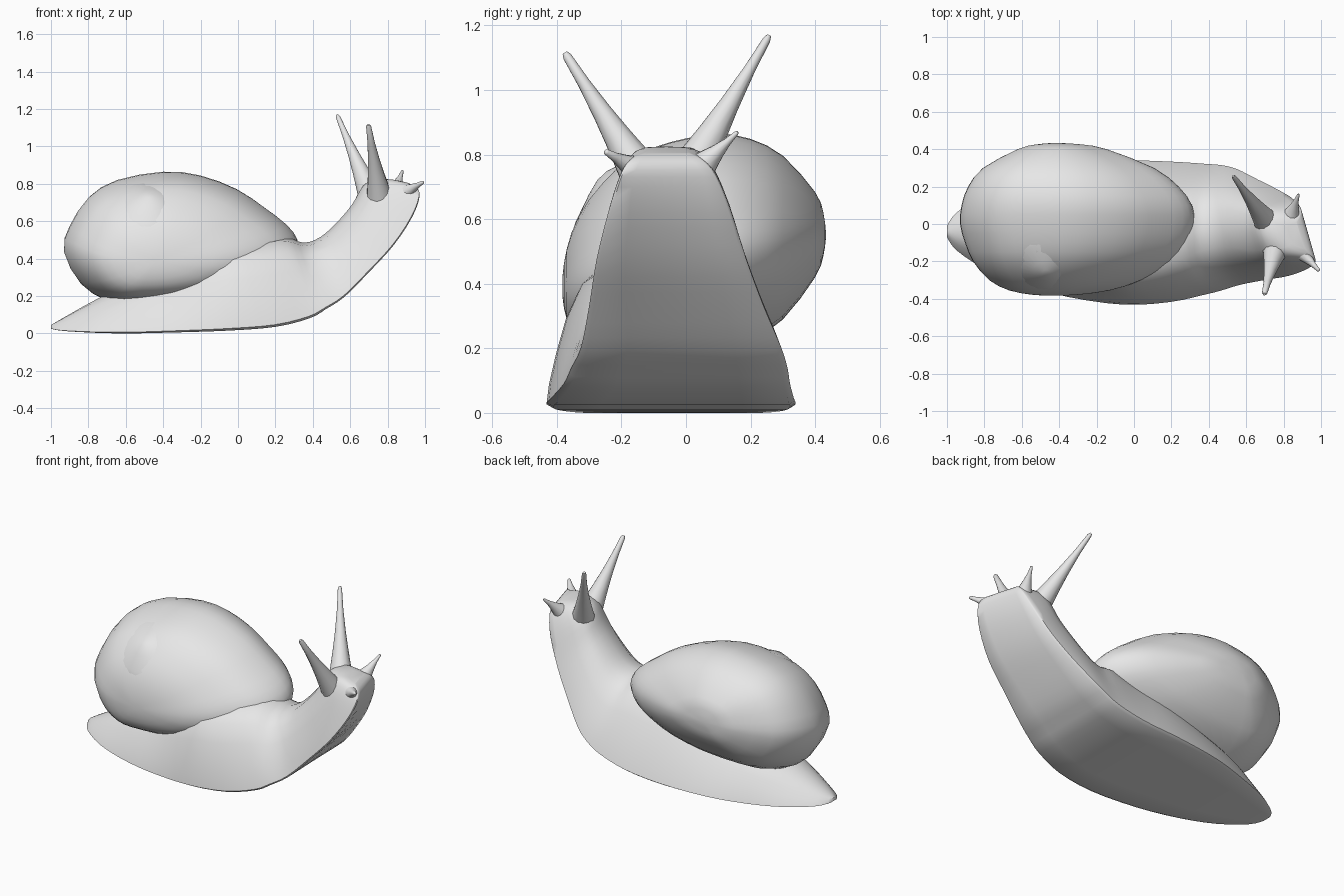
import bpy, bmesh, math
from mathutils import Vector

cube = bpy.data.objects.get("Cube")
if cube:
    bpy.data.objects.remove(cube, do_unlink=True)

grey = bpy.data.materials.new("pale grey")
grey.use_nodes = True
grey.diffuse_color = (0.8, 0.8, 0.8, 1)
grey.node_tree.nodes["Principled BSDF"].inputs["Base Color"].default_value = (0.8, 0.8, 0.8, 1)


def smooth_path(points, steps, closed=False):
    """Pass a smooth curve through tuples of any length."""
    pts = [Vector(p) for p in points]
    n = len(pts)
    out = []
    for i in range(n if closed else n - 1):
        if closed:
            a, b, c, d = (pts[(i + k) % n] for k in (-1, 0, 1, 2))
        else:
            a, b, c, d = (pts[min(max(i + k, 0), n - 1)] for k in (-1, 0, 1, 2))
        for s in range(steps):
            t = s / steps
            out.append(b + (c - a) * (t / 2) + (a * 2 - b * 5 + c * 4 - d) * (t * t / 2)
                       + (b * 3 - a - c * 3 + d) * (t ** 3 / 2))
    return out if closed else out + [pts[-1]]


def loft(name, rings, angle=60):
    """Skin closed rings of equal length and cap both ends."""
    bm = bmesh.new()
    rows = [[bm.verts.new(p) for p in ring] for ring in rings]
    n = len(rows[0])
    for r, q in zip(rows, rows[1:]):
        for i in range(n):
            j = (i + 1) % n
            bm.faces.new((r[i], r[j], q[j], q[i]))
    bm.faces.new(rows[0])
    bm.faces.new(rows[-1])
    bmesh.ops.recalc_face_normals(bm, faces=bm.faces)
    mesh = bpy.data.meshes.new(name)
    bm.to_mesh(mesh)
    bm.free()
    mesh.materials.append(grey)
    obj = bpy.data.objects.new(name, mesh)
    bpy.context.collection.objects.link(obj)
    bpy.ops.object.select_all(action="DESELECT")
    obj.select_set(True)
    bpy.context.view_layer.objects.active = obj
    bpy.ops.object.shade_smooth_by_angle(angle=math.radians(angle))


def taper(name, path, radii, sides=12):
    """Round tapering stalk along a path."""
    pts = [Vector(p) for p in path]
    turn = (pts[-1] - pts[0]).to_track_quat("Z", "Y")
    rings = []
    for p, r in zip(pts, radii):
        rings.append([p + turn @ Vector((r * math.cos(a), r * math.sin(a), 0))
                      for a in (math.tau * k / sides for k in range(sides))])
    loft(name, rings)


# Body: flat sole and domed back, rearing up into the head
# sole x, sole z, top x, top z, centre y, half width, crown roundness, lean, yaw
stations = [
    (-1.0, .025, -1.0, .045, -.04, .03, 1, 0, 0),
    (-.95, .015, -.94, .08, -.04, .10, 1, 0, 0),
    (-.8, .005, -.78, .17, -.04, .20, 1, 0, 0),
    (-.6, .0, -.6, .26, -.04, .28, .9, 0, 0),
    (-.35, .005, -.37, .35, -.04, .35, .9, .02, 0),
    (-.05, .015, -.12, .47, -.045, .385, .8, .06, 0),
    (.2, .035, .08, .5, -.04, .375, .8, .06, 0),
    (.38, .08, .25, .515, -.027, .35, .85, .04, 0),
    (.47, .13, .35, .485, -.02, .335, .9, .02, 0),
    (.56, .195, .44, .515, -.015, .31, .9, .01, .03),
    (.68, .325, .53, .595, -.03, .27, .8, 0, .07),
    (.8, .47, .61, .69, -.045, .232, .7, 0, .14),
    (.89, .62, .67, .79, -.05, .19, .6, 0, .22),
    (.93, .73, .73, .82, -.055, .15, .5, 0, .28),
    (.925, .78, .79, .825, -.06, .115, .5, 0, .28),
    (.89, .805, .83, .82, -.06, .07, .5, 0, .28),
]
half = [(.5, 0), (.94, 0), (1, .025), (.95, .15), (.84, .35), (.7, .58), (.52, .8), (.28, .95)]
outline = [(0, 0)] + half + [(0, 1)] + [(-u, v) for u, v in reversed(half)]
rings = []
for bx, bz, tx, tz, cy, w, k, lean, yaw in smooth_path(stations, 3):
    ring = []
    for u, v in outline:
        across = math.copysign(abs(u) ** k, u) * w
        ring.append((bx + (tx - bx) * v - yaw * across, cy + across - lean * v,
                     bz + (tz - bz) * v))
    rings.append(ring)
loft("body", rings, 50)

# Shell: rounded teardrop side outline, scaled ring by ring across the width
shell_outline = [(-.53, -.05), (-.5, .08), (-.4, .23), (-.25, .32), (0, .365), (.2, .345),
                 (.4, .27), (.55, .17), (.66, .085), (.715, .01), (.715, -.06), (.67, -.13),
                 (.56, -.2), (.4, -.265), (.15, -.315), (-.15, -.33), (-.3, -.31),
                 (-.44, -.22)]
shape = smooth_path(shell_outline, 2, closed=True)
# y, scale, centre x, centre z
shell_rings = [
    (.433, .04, -.42, .55), (.425, .2, -.42, .55), (.4, .38, -.42, .545), (.3, .73, -.42, .53),
    (.2, .9, -.41, .52), (.1, .985, -.4, .505), (0, 1, -.4, .485), (-.1, .95, -.4, .475),
    (-.2, .85, -.41, .46), (-.3, .65, -.43, .425), (-.355, .43, -.44, .4),
    (-.378, .2, -.44, .39), (-.383, .04, -.44, .39),
]
loft("shell", [[(cx + p.x * s, y, cz + p.y * s) for p in shape]
               for y, s, cx, cz in smooth_path(shell_rings, 2)])

# Low spire where the whorls meet
apex = Vector((-.47, -.26, .735))
axis = Vector((0, -.68, .73)).normalized()
taper("shell_spire", [apex - axis * d for d in (.16, .09, .05, .015, 0)],
      (.27, .22, .16, .07, .02), 24)

# Feelers: eye stalks and small mouth feelers, flared at the root
feelers = {
    "left_eye_stalk": ((.71, .01, .74), (.53, .257, 1.168), .07, .012),
    "right_eye_stalk": ((.755, -.14, .74), (.697, -.375, 1.115), .068, .014),
    "left_mouth_feeler": ((.835, .03, .745), (.88, .16, .87), .06, .007),
    "right_mouth_feeler": ((.875, -.13, .74), (.99, -.25, .81), .06, .009),
}
for name, (base, tip, r0, r1) in feelers.items():
    b, t = Vector(base), Vector(tip)
    steps = (0, .15, .3, .5, .75, .97, 1)
    taper(name, [b.lerp(t, s) for s in steps],
          [r1 + (r0 - r1) * (1 - s) ** 1.6 if s < 1 else r1 * .6 for s in steps])
